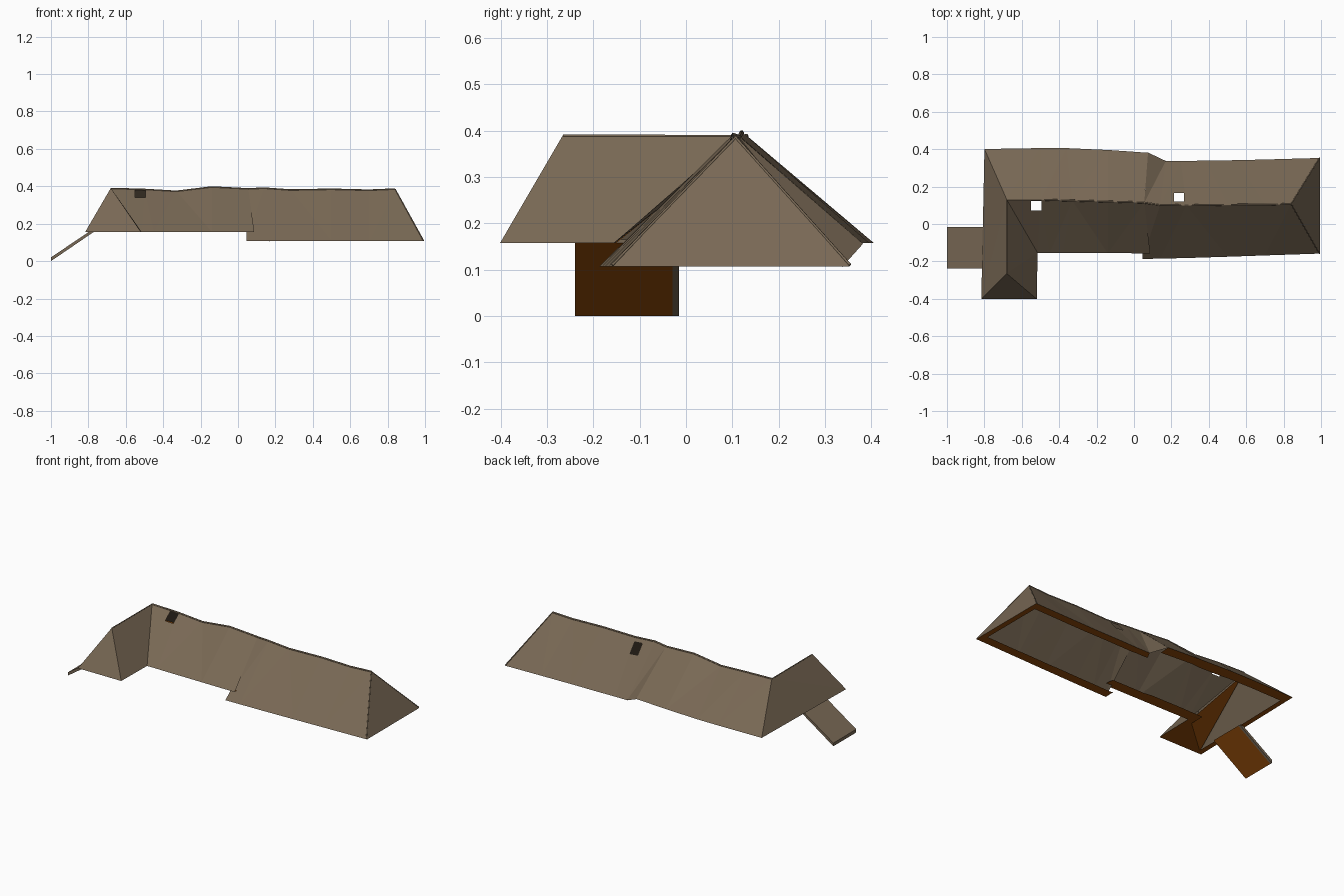
import bpy, bmesh, math
from mathutils import Vector

if "Cube" in bpy.data.objects:
    bpy.data.objects.remove(bpy.data.objects["Cube"])


def material(name, col):
    m = bpy.data.materials.new(name)
    m.diffuse_color = (*col, 1)
    m.use_nodes = True
    m.node_tree.nodes["Principled BSDF"].inputs["Base Color"].default_value = m.diffuse_color
    return m


TILE = material("roof_tile_tan", (0.19, 0.14, 0.09))
WOOD = material("soffit_brown", (0.29, 0.072, 0.003))


def finish(name, bm):
    # downward faces are brown timber, all others tile
    for f in bm.faces:
        f.normal_update()
        f.material_index = 1 if f.normal.z < -0.97 else 0
    me = bpy.data.meshes.new(name)
    bm.to_mesh(me)
    bm.free()
    ob = bpy.data.objects.new(name, me)
    bpy.context.collection.objects.link(ob)
    me.materials.append(TILE)
    me.materials.append(WOOD)
    return ob


def plate(name, pts):
    bm = bmesh.new()
    bm.faces.new([bm.verts.new(p) for p in pts])
    bmesh.ops.triangulate(bm, faces=bm.faces)
    return finish(name, bm)


def strip(a, b):
    return [(a[i], a[i + 1], b[i + 1], b[i]) for i in range(len(a) - 1)]


def roof_sheet(name, faces, hole, cut_z, depth=0.06):
    """Sloped sheet with a skylight opening and a flat soffit along the eaves."""
    bm = bmesh.new()
    for f in faces:
        bm.faces.new([bm.verts.new(p) for p in f])
    bmesh.ops.remove_doubles(bm, verts=bm.verts, dist=0.0005)
    bmesh.ops.recalc_face_normals(bm, faces=bm.faces)
    bmesh.ops.triangulate(bm, faces=bm.faces)
    x0, x1, y0, y1 = hole

    def in_hole(c):
        return x0 - 1e-4 < c.x < x1 + 1e-4 and y0 - 1e-4 < c.y < y1 + 1e-4

    for co, no in (((x0, 0, 0), (1, 0, 0)), ((x1, 0, 0), (1, 0, 0)),
                   ((0, y0, 0), (0, 1, 0)), ((0, y1, 0), (0, 1, 0))):
        bmesh.ops.bisect_plane(bm, geom=bm.verts[:] + bm.edges[:] + bm.faces[:],
                               plane_co=co, plane_no=no, dist=1e-5)
    inside = [f for f in bm.faces if in_hole(f.calc_center_median())]
    bmesh.ops.delete(bm, geom=inside, context='FACES')
    ext = bmesh.ops.extrude_face_region(bm, geom=bm.faces[:], use_keep_orig=True)
    for v in ext['geom']:
        if isinstance(v, bmesh.types.BMVert):
            v.co.z -= depth
    bmesh.ops.bisect_plane(bm, geom=bm.verts[:] + bm.edges[:] + bm.faces[:], dist=1e-5,
                           plane_co=(0, 0, cut_z), plane_no=(0, 0, 1), clear_inner=True)
    rim = [e for e in bm.edges if e.is_boundary]
    bmesh.ops.triangle_fill(bm, edges=rim, use_beauty=True, normal=(0, 0, -1))
    bmesh.ops.recalc_face_normals(bm, faces=bm.faces)
    # keep only the outer slopes and the soffit
    inner = [f for f in bm.faces if -0.97 < f.normal.z < 0.05]
    bmesh.ops.delete(bm, geom=inner, context='FACES')
    return finish(name, bm)


def tiles(name, pts, r=0.005):
    """Rounded capping along a ridge or hip."""
    cu = bpy.data.curves.new(name, 'CURVE')
    cu.dimensions = '3D'
    cu.bevel_depth = r
    cu.bevel_resolution = 1
    cu.use_fill_caps = True
    s = cu.splines.new('POLY')
    s.points.add(len(pts) - 1)
    for q, p in zip(s.points, pts):
        q.co = (p[0], p[1], p[2] - 0.002, 1)
    cu.materials.append(TILE)
    ob = bpy.data.objects.new(name, cu)
    bpy.context.collection.objects.link(ob)


# left range with front wing
E = 0.156
ridge = [(-.68, .13, .39), (-.5, .13, .385), (-.33, .125, .375), (-.14, .12, .398), (.055, .115, .388)]
back = [(-.8, .402, E), (-.5, .407, E), (-.36, .407, E), (-.14, .397, E), (.075, .382, E)]
front = [(-.515, -.155, E), (-.45, -.155, E), (-.38, -.156, E), (-.14, -.157, E), (.087, -.158, E)]
apex, sw, se = (-.68, -.265, .391), (-.817, -.402, E), (-.519, -.402, E)
left_faces = strip(ridge, back) + strip(ridge, front) + [
    (ridge[0], back[0], sw, apex), (apex, sw, se), (apex, se, front[0], ridge[0])]
roof_sheet("left_roof", left_faces, (-.55, -.495, .073, .123), E + 0.001)

# right range, lower eaves
L = 0.106
rridge = [(.055, .114, .388), (.14, .102, .392), (.28, .1, .382), (.5, .103, .386), (.7, .104, .381), (.84, .107, .387)]
rback = [(.17, .337, L), (.25, .337, L), (.38, .34, L), (.55, .342, L), (.75, .347, L), (.996, .354, L)]
rfront = [(.045, -.188, L), (.14, -.186, L), (.28, -.183, L), (.5, -.176, L), (.7, -.169, L), (.996, -.159, L)]
right_faces = strip(rridge, rback) + strip(rridge, rfront) + [
    (rridge[-1], rback[-1], rfront[-1])]
roof_sheet("right_roof", right_faces, (.215, .267, .12, .167), L + 0.001)

# sloping infill where the back slopes of the two ranges meet
plate("back_valley_infill", (rridge[0], rback[0], back[-1]))

# ridge and hip cappings
tiles("left_ridge_tiles", ridge)
tiles("wing_ridge_tiles", [ridge[0], apex], 0.003)
tiles("right_ridge_tiles", rridge)
for i, end in enumerate((rback[-1], rfront[-1])):
    tiles("hip_tiles_%d" % i, [rridge[-1], Vector(end) + Vector((-.004, 0, .006))], 0.003)

# brown timber lining under the front wing
lining = plate("wing_lining", ((-.675, .12, .375), (-.53, -.15, E + .002),
                               (-.53, -.38, E + .002), (-.79, -.38, E + .002)))
for p in lining.data.polygons:
    p.material_index = 1

# lean-to canopy on the left side, tile-coloured margin along one edge of its underside
bm = bmesh.new()
prof = [(-1, 0.0), (-1, .02), (-.785, .165), (-.77, .157)]
f = bm.faces.new([bm.verts.new((x, -.239, z)) for x, z in prof])
ext = bmesh.ops.extrude_face_region(bm, geom=[f], use_keep_orig=True)
bmesh.ops.translate(bm, vec=(0, .224, 0), verts=[v for v in ext['geom'] if isinstance(v, bmesh.types.BMVert)])
bmesh.ops.bisect_plane(bm, geom=bm.verts[:] + bm.edges[:] + bm.faces[:],
                       plane_co=(0, -.029, 0), plane_no=(0, 1, 0))
bmesh.ops.recalc_face_normals(bm, faces=bm.faces)
canopy = finish("lean_to_canopy", bm)
for p in canopy.data.polygons:
    p.material_index = 1 if p.normal.x > 0.3 and p.normal.z < 0 and p.center.y < -.029 else 0
